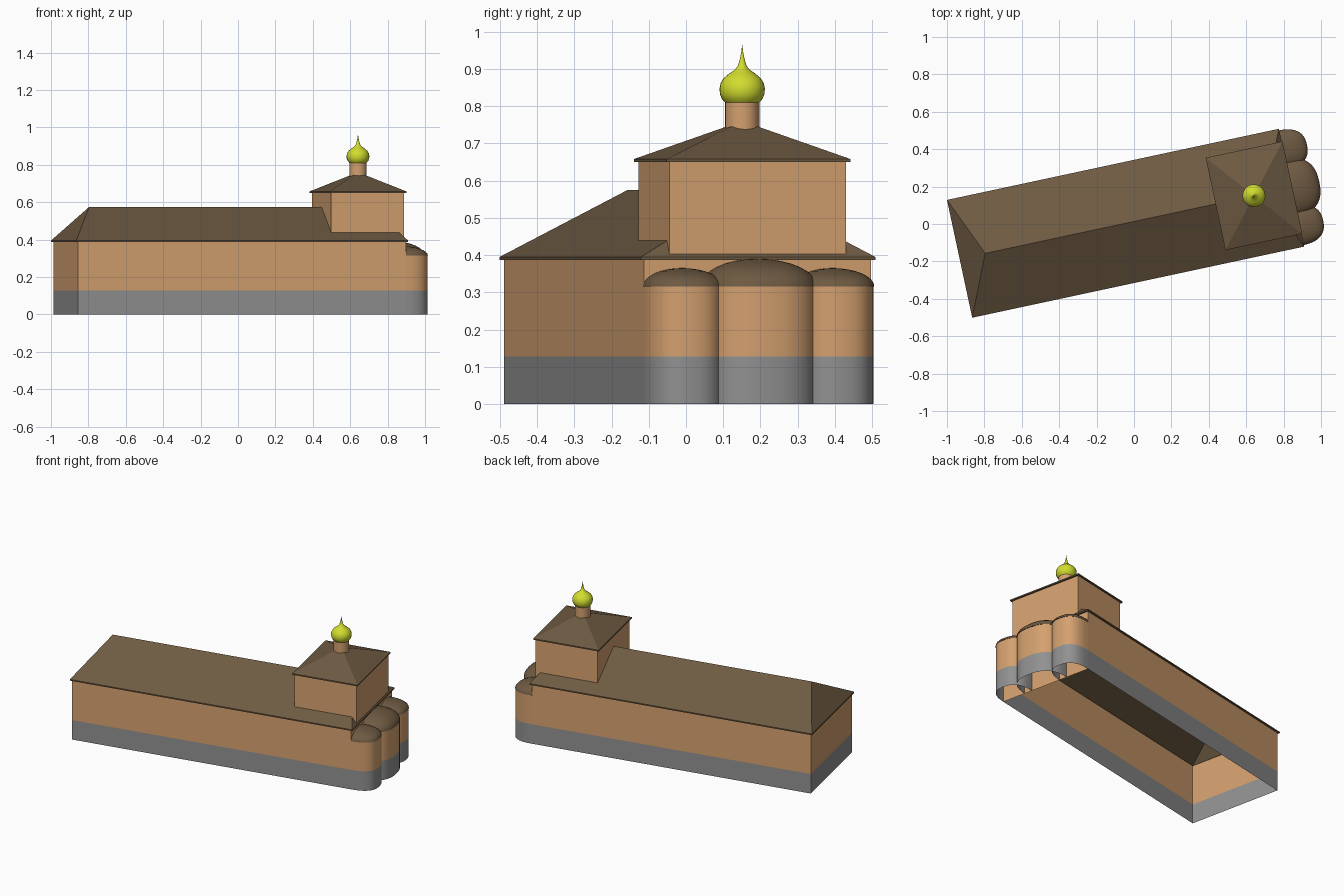
import bpy, bmesh, math
from mathutils import Matrix

if "Cube" in bpy.data.objects:
    bpy.data.objects.remove(bpy.data.objects["Cube"])

# Whole building is turned slightly about z
PLACE = Matrix.Translation((-0.045, 0.004, 0)) @ Matrix.Rotation(math.radians(12.09), 4, 'Z')


def material(name, rgb):
    m = bpy.data.materials.new(name)
    m.diffuse_color = (*rgb, 1)
    m.use_nodes = True
    m.node_tree.nodes["Principled BSDF"].inputs["Base Color"].default_value = m.diffuse_color
    return m


PLASTER = material("ochre_plaster", (0.66, 0.355, 0.16))
STONE = material("grey_plinth", (0.285, 0.285, 0.285))
ROOF = material("brown_roof", (0.155, 0.102, 0.054))
GOLD = material("gold", (0.64, 0.72, 0.028))


def loft(name, rings, mat, closed=True, smooth=False):
    """Skin a stack of rings, each running counter-clockwise, bottom to top."""
    bm = bmesh.new()
    rows = [[bm.verts.new(p) for p in ring] for ring in rings]
    n = len(rows[0])
    for a, b in zip(rows, rows[1:]):
        for i in range(n if closed else n - 1):
            j = (i + 1) % n
            bm.faces.new((a[i], a[j], b[j], b[i]))
    bmesh.ops.remove_doubles(bm, verts=bm.verts, dist=1e-5)
    bm.transform(PLACE)
    me = bpy.data.meshes.new(name)
    bm.to_mesh(me)
    bm.free()
    me.materials.append(mat)
    if smooth:
        me.shade_smooth()
        me.set_sharp_from_angle(angle=math.radians(40))
    ob = bpy.data.objects.new(name, me)
    bpy.context.collection.objects.link(ob)
    return ob


def rect(cu, hu, hv, z):
    return [(cu - hu, -hv, z), (cu + hu, -hv, z), (cu + hu, hv, z), (cu - hu, hv, z)]


def circle(cu, r, z, n=24):
    return [(cu + r * math.cos(k * math.tau / n), r * math.sin(k * math.tau / n), z)
            for k in range(n)]


def hip_roof(name, cu, hu, hv, inset, z, top, ridge):
    """Hipped roof with thin eave, soffit and a ridge of the given half length."""
    loft(name, [rect(cu, hu - inset, hv - inset, z), rect(cu, hu, hv, z),
                rect(cu, hu, hv, z + 0.008), rect(cu, ridge, 0, top)], ROOF)


# Long hall: plinth on three sides, plaster above, plain wall behind the apses
U, V, BAND, EAVE = 0.897, 0.312, 0.127, 0.387


def three_sides(z):
    return [(U, V, z), (-U, V, z), (-U, -V, z), (U, -V, z)]


loft("hall_plinth", [three_sides(0), three_sides(BAND)], STONE, closed=False)
loft("hall_wall", [three_sides(BAND), three_sides(EAVE)], PLASTER, closed=False)
loft("hall_east_wall", [[(U, -V, z), (U, V, z)] for z in (0, EAVE)], PLASTER, closed=False)
hip_roof("hall_roof", 0, 0.9075, 0.322, 0.0105, EAVE, 0.575, 0.7675)

# Tower block, its roof and drum
TU = 0.702
loft("tower_wall", [rect(TU, 0.199, 0.243, 0.4), rect(TU, 0.199, 0.243, 0.651)], PLASTER)
hip_roof("tower_roof", TU, 0.21, 0.2525, 0.011, 0.65, 0.76, 0)
loft("drum", [circle(TU, 0.046, 0.72), circle(TU, 0.046, 0.812)], PLASTER, smooth=True)

# Onion dome with spire
onion = [(0.046, 0.81), (0.055, 0.82), (0.060, 0.833), (0.061, 0.848), (0.058, 0.862),
         (0.050, 0.875), (0.036, 0.887), (0.021, 0.897), (0.012, 0.908), (0.007, 0.924),
         (0.003, 0.943), (0.0, 0.965)]
loft("onion_dome", [circle(TU, r, z) for r, z in onion], GOLD, smooth=True)


# Three rounded apses with flattened half domes
def apse_arc(cv, half, depth, z, scale=1.0, n=24):
    pts = []
    for k in range(n + 1):
        t = math.pi * (k / n - 0.5)
        s, c = math.sin(t), max(math.cos(t), 0.0)
        pts.append((U + scale * depth * c ** 0.8,
                    cv + scale * half * math.copysign(abs(s) ** 0.8, s), z))
    return pts


APSE_TOP = 0.315
for side, cv, half, depth, rise in (("south", -0.207, 0.105, 0.137, 0.05),
                                    ("middle", 0.0, 0.155, 0.16, 0.075),
                                    ("north", 0.207, 0.105, 0.137, 0.05)):
    loft(side + "_apse_plinth", [apse_arc(cv, half, depth, z) for z in (0, BAND)],
         STONE, closed=False, smooth=True)
    loft(side + "_apse_wall", [apse_arc(cv, half, depth, z) for z in (BAND, APSE_TOP)],
         PLASTER, closed=False, smooth=True)
    angles = [math.pi / 2 * k / 8 for k in range(9)]
    loft(side + "_apse_dome",
         [apse_arc(cv, half + 0.002, depth + 0.002, APSE_TOP + rise * math.sin(a), math.cos(a))
          for a in angles], ROOF, closed=False, smooth=True)
